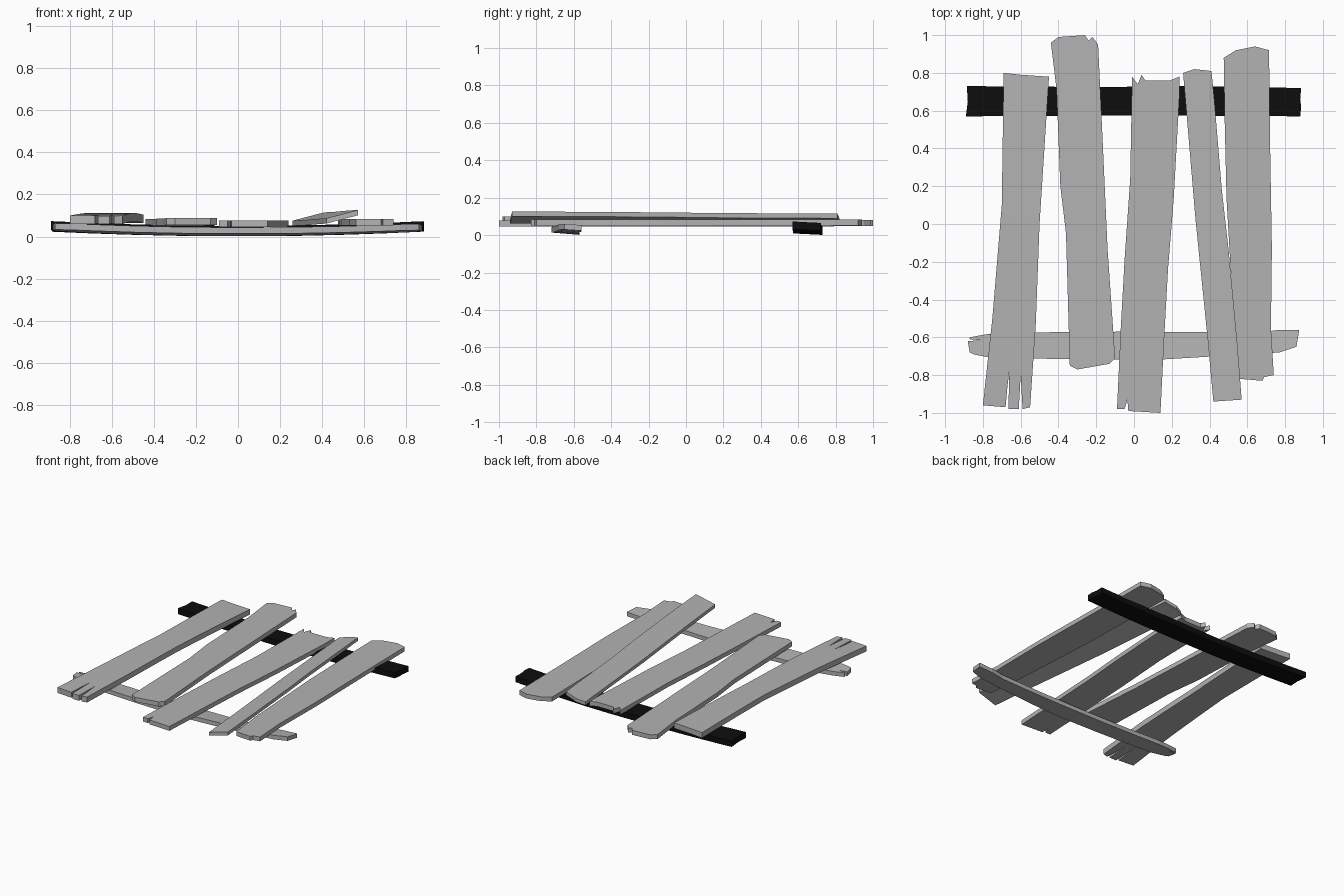
import bpy
import bmesh
from mathutils import Vector

cube = bpy.data.objects.get("Cube")
if cube:
    bpy.data.objects.remove(cube, do_unlink=True)


def make_material(name, value):
    mat = bpy.data.materials.new(name)
    mat.use_nodes = True
    colour = (value, value, value, 1)
    mat.diffuse_color = colour
    mat.node_tree.nodes["Principled BSDF"].inputs["Base Color"].default_value = colour
    return mat


weathered_grey = make_material("weathered grey", 0.45)
charred_black = make_material("charred black", 0.004)


def make_board(name, outline, thickness, underside, material, axis=1, cuts=9):
    """Extrude an outline, slice it along its length, then warp it to the underside height."""
    bm = bmesh.new()
    base = bm.faces.new([bm.verts.new((x, y, 0)) for x, y in outline])
    result = bmesh.ops.extrude_face_region(bm, geom=[base], use_keep_orig=True)
    top = [v for v in result["geom"] if isinstance(v, bmesh.types.BMVert)]
    bmesh.ops.translate(bm, verts=top, vec=(0, 0, thickness))
    normal = Vector((0, 0, 0))
    normal[axis] = 1
    low = min(p[axis] for p in outline)
    high = max(p[axis] for p in outline)
    for i in range(1, cuts):
        bmesh.ops.bisect_plane(bm, geom=bm.verts[:] + bm.edges[:] + bm.faces[:],
                               plane_co=normal * (low + (high - low) * i / cuts),
                               plane_no=normal)
    for v in bm.verts:
        v.co.z += underside(v.co.x, v.co.y)
    bmesh.ops.triangulate(bm, faces=[f for f in bm.faces if len(f.verts) > 3])
    bmesh.ops.recalc_face_normals(bm, faces=bm.faces[:])
    mesh = bpy.data.meshes.new(name)
    bm.to_mesh(mesh)
    bm.free()
    mesh.materials.append(material)
    board = bpy.data.objects.new(name, mesh)
    bpy.context.collection.objects.link(board)
    return board


# Each outline runs front end, left edge (+x), back end, right edge (-x).

# Board with two splits in its front end
make_board(
    "outer_right_board",
    [(-.8, -.96), (-.68, -.97), (-.67, -.86), (-.66, -.78), (-.665, -.98), (-.61, -.98),
     (-.6, -.8), (-.59, -.98), (-.55, -.97),
     (-.52, -.53), (-.5, 0), (-.45, .78),
     (-.6, .79), (-.69, .8),
     (-.7, .1), (-.75, -.5)],
    .04, lambda x, y: .072 - .014 * y * y, weathered_grey)

# Board that reaches furthest back
make_board(
    "inner_right_board",
    [(-.34, -.75), (-.3, -.77), (-.13, -.74), (-.1, -.71),
     (-.14, -.13), (-.17, .53), (-.19, .95),
     (-.22, .99), (-.24, .97), (-.26, 1), (-.4, .99), (-.44, .96),
     (-.41, .71), (-.39, .2), (-.36, -.05)],
    .033, lambda x, y: .052 - .003 * y, weathered_grey)

# Middle board with a ragged back end
make_board(
    "middle_board",
    [(-.09, -.98), (-.05, -.98), (-.035, -.93), (-.03, -.99), (.14, -1),
     (.16, -.6), (.18, -.24), (.21, .13), (.24, .67), (.24, .78),
     (.19, .76), (.06, .76), (.04, .79), (.02, .74), (-.01, .78),
     (-.02, .24), (-.05, -.19), (-.07, -.55)],
    .032, lambda x, y: .045, weathered_grey)

# Narrow board tipped up against its neighbour
make_board(
    "tilted_board",
    [(.42, -.94), (.57, -.93),
     (.545, -.61), (.5, -.13), (.465, .18), (.425, .66), (.41, .81),
     (.32, .82), (.26, .8),
     (.325, .03), (.39, -.61)],
    .025, lambda x, y: .078 + .26 * (x - .42 + .09 * y) - .006 * y, weathered_grey)

# Outer board
make_board(
    "outer_left_board",
    [(.56, -.82), (.68, -.83), (.69, -.81), (.74, -.8),
     (.725, -.55), (.73, -.13), (.72, .45), (.715, .92),
     (.64, .94), (.54, .92), (.475, .88),
     (.48, .55), (.49, .13), (.53, -.55)],
    .032, lambda x, y: .052, weathered_grey)

# Sagging cross rails beneath the boards
make_board(
    "front_rail",
    [(-.87, -.68), (-.85, -.69), (-.75, -.71), (.1, -.72), (.77, -.68), (.86, -.65),
     (.875, -.56), (.77, -.56), (.66, -.575), (-.04, -.57), (-.7, -.575),
     (-.79, -.585), (-.87, -.6), (-.87, -.61), (-.81, -.615), (-.88, -.62)],
    .03, lambda x, y: .008 + .03 * x * x - .08 * (y + .65), weathered_grey, axis=0)

make_board(
    "back_rail",
    [(-.89, .57), (.1, .575), (.88, .57),
     (.885, .62), (.88, .66), (.885, .72),
     (.3, .73), (-.2, .725), (-.885, .73), (-.88, .65)],
    .042, lambda x, y: .005 + .028 * x * x - .05 * (y - .65), charred_black, axis=0)
